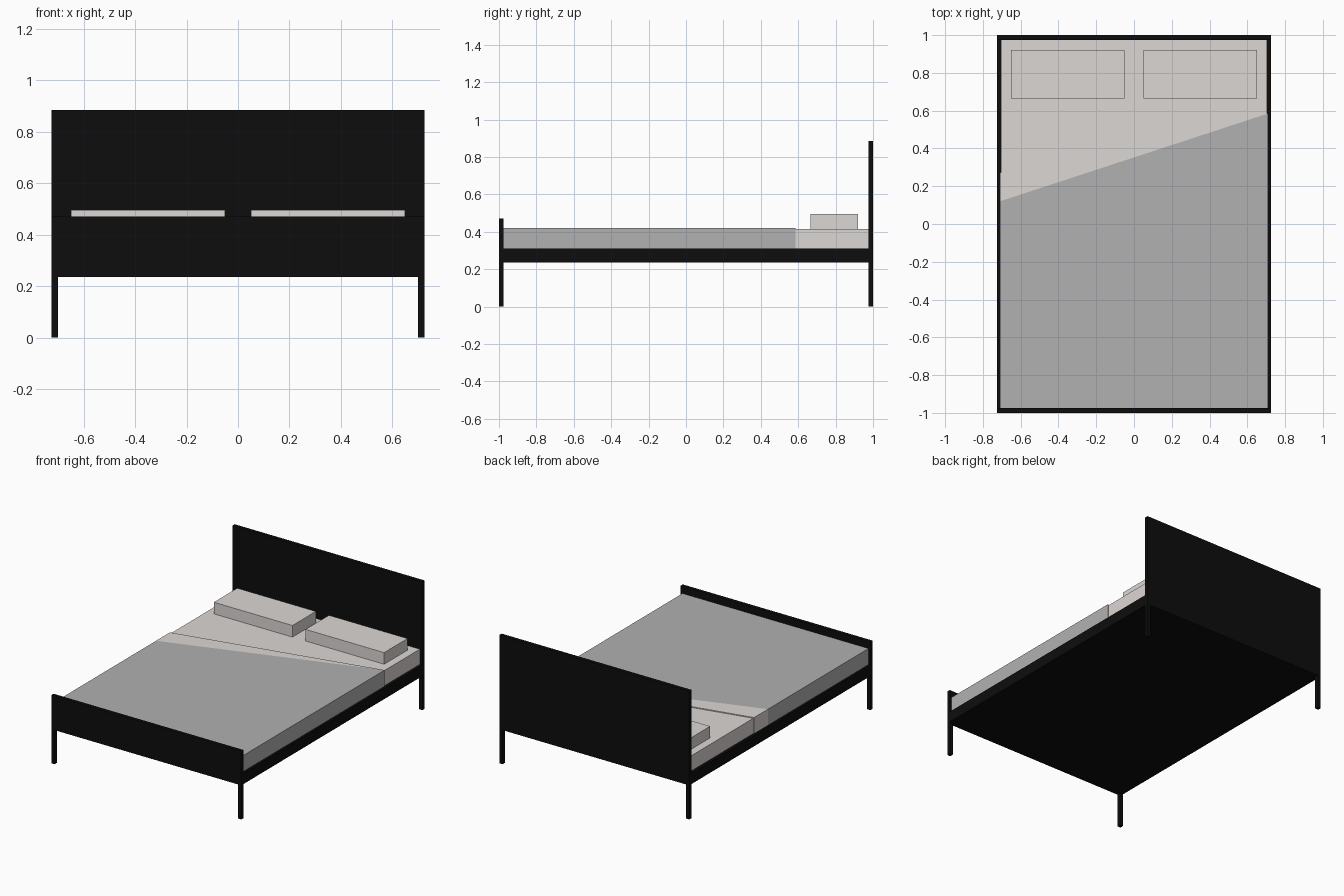
import bpy, bmesh

if "Cube" in bpy.data.objects:
    bpy.data.objects.remove(bpy.data.objects["Cube"])


def material(name, rgb):
    m = bpy.data.materials.new(name)
    m.diffuse_color = (*rgb, 1)
    m.use_nodes = True
    m.node_tree.nodes["Principled BSDF"].inputs["Base Color"].default_value = m.diffuse_color
    return m


BLACK = material("black_metal", (0.004, 0.004, 0.004))
LINEN = material("linen", (0.72, 0.68, 0.66))
GREY = material("grey_cover", (0.44, 0.44, 0.44))


def prism(name, outline, z0, z1, mat):
    """Extrude a flat xy outline from z0 up to z1."""
    bm = bmesh.new()
    face = bm.faces.new([bm.verts.new((x, y, z0)) for x, y in outline])
    top = bmesh.ops.extrude_face_region(bm, geom=[face])["geom"]
    verts = [v for v in top if isinstance(v, bmesh.types.BMVert)]
    bmesh.ops.translate(bm, verts=verts, vec=(0, 0, z1 - z0))
    bmesh.ops.recalc_face_normals(bm, faces=bm.faces)
    me = bpy.data.meshes.new(name)
    bm.to_mesh(me)
    bm.free()
    me.materials.append(mat)
    ob = bpy.data.objects.new(name, me)
    bpy.context.collection.objects.link(ob)
    return ob


def box(name, x0, x1, y0, y1, z0, z1, mat):
    return prism(name, [(x0, y0), (x1, y0), (x1, y1), (x0, y1)], z0, z1, mat)


W, L, T = 0.725, 1.0, 0.025    # half width, half length, post thickness
BASE, RAIL, BED = 0.235, 0.31, 0.415

# Head and foot: corner posts with a panel between them
for end, y0, top in (("head", L - T, 0.885), ("foot", -L, 0.47)):
    box(end + "board", -W + T, W - T, y0, y0 + T, BASE, top, BLACK)
    for side, x0 in (("left", -W), ("right", W - T)):
        box(f"{end}_post_{side}", x0, x0 + T, y0, y0 + T, 0, top, BLACK)

# Side rails and the closed base between them
for side, x0 in (("left", -W), ("right", W - T)):
    box("rail_" + side, x0, x0 + T, -L + T, L - T, BASE, RAIL, BLACK)
box("base", -W + T, W - T, -L + T, L - T, BASE, RAIL, BLACK)

# Mattress and pillows
box("mattress", -0.705, 0.705, -L + T, L - T, RAIL, BED, LINEN)
for side, x0 in (("left", -0.65), ("right", 0.05)):
    box("pillow_" + side, x0, x0 + 0.6, 0.665, 0.92, BED, 0.495, LINEN)

# Cover with a slanted edge, and its pale turned-back corner
C = 0.71
box_front = -L + T
prism("cover", [(-C, box_front), (C, box_front), (C, 0.585), (-C, 0.12)],
      RAIL, 0.421, GREY)
prism("cover_fold", [(-C, 0.12), (C, 0.585), (-C, 0.272)], RAIL, 0.421, LINEN)
